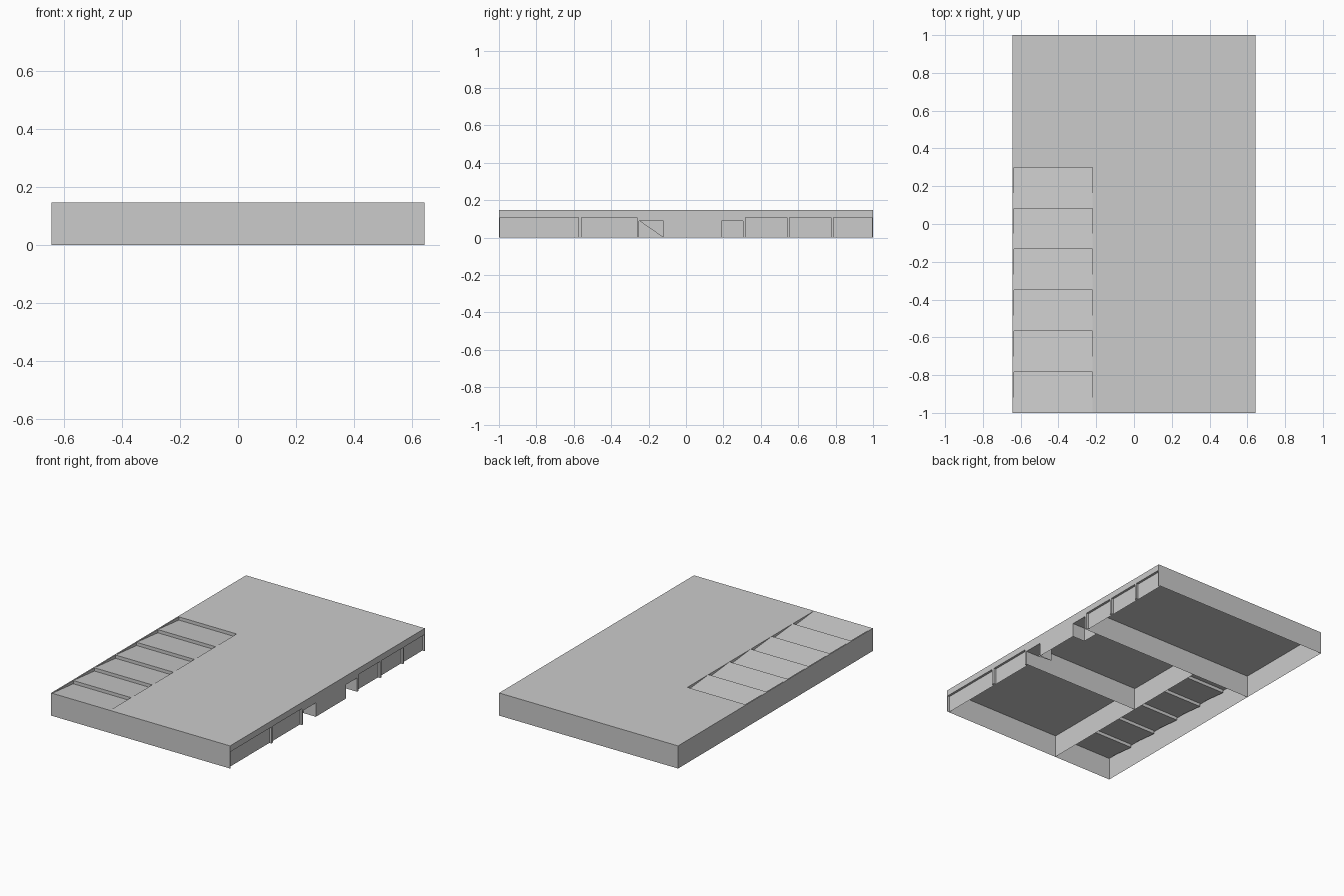
import bpy

if "Cube" in bpy.data.objects:
    bpy.data.objects.remove(bpy.data.objects["Cube"])

XL, XR, YF, YB, H = -0.643, 0.643, -1.0, 1.0, 0.147
XW = -0.215            # inner wall / skylight bay edge
Y1, Y2 = 0.305, -0.25  # cross walls


def sheet(name, faces):
    verts, polys = [], []
    for f in faces:
        polys.append(range(len(verts), len(verts) + len(f)))
        verts += f
    me = bpy.data.meshes.new(name)
    me.from_pydata(verts, [], [tuple(p) for p in polys])
    ob = bpy.data.objects.new(name, me)
    bpy.context.collection.objects.link(ob)
    return ob


def flat(x0, x1, y0, y1, z):
    return [(x0, y0, z), (x1, y0, z), (x1, y1, z), (x0, y1, z)]


def wall_x(x, y0, y1, z0=0.0, z1=H):   # faces +x
    return [(x, y0, z0), (x, y1, z0), (x, y1, z1), (x, y0, z1)]


def wall_y(y, x0, x1, z0=0.0, z1=H):   # faces -y
    return [(x0, y, z0), (x1, y, z0), (x1, y, z1), (x0, y, z1)]


# plain outer walls
sheet("left_wall", [wall_x(XL, YF, YB)[::-1]])
sheet("front_wall", [wall_y(YF, XL, XR)])
sheet("back_wall", [wall_y(YB, XL, XR)[::-1]])

# inner partitions between the four rooms
sheet("back_partition", [wall_y(Y1, XL, XR - 0.015)])
sheet("front_partition", [wall_y(Y2, XW, XR - 0.015)])
sheet("side_partition", [wall_x(XW, YF, Y1, 0, H - 0.002)])

# roof around the skylight bay
SX0, SX1, SY = -0.635, -0.22, 0.30
sheet("roof", [
    flat(XL, XR, SY, YB, H),
    flat(SX1, XR, YF, SY, H),
    flat(XL, SX0, YF, SY, H),
])

# sawtooth skylights: upright step, sloping panel, triangular cheeks
N, DROP = 6, 0.021
pitch = (SY - YF) / N
teeth = []
for i in range(N):
    yb = SY - i * pitch
    yf = yb - pitch
    low = H - DROP
    teeth += [
        wall_y(yb, SX0, SX1, low, H),
        [(SX0, yf, H), (SX1, yf, H), (SX1, yb, low), (SX0, yb, low)],
        [(SX0, yf, H), (SX0, yb, low), (SX0, yb, H)],
        [(SX1, yf, H), (SX1, yb, H), (SX1, yb, low)],
    ]
sheet("sawtooth_skylights", teeth)

# right wall with shallow shop windows and deep door alcoves
WIN, DOOR = (0.015, 0.107), (0.09, 0.09)   # depth, head height
bays = [
    (-0.995, -0.575, WIN), (-0.558, -0.262, WIN), (-0.25, -0.12, DOOR),
    (0.19, 0.305, DOOR), (0.318, 0.54, WIN), (0.553, 0.775, WIN), (0.788, 0.995, WIN),
]
front, windows, doors = [], [], []
y = YF
for y0, y1, kind in bays:
    depth, top = kind
    xb = XR - depth
    front += [wall_x(XR, y, y0), wall_x(XR, y0, y1, top, H)]
    part = doors if kind is DOOR else windows
    part += [
        flat(xb, XR, y0, y1, top)[::-1],
        wall_y(y0, xb, XR, 0, top)[::-1],
        wall_y(y1, xb, XR, 0, top),
    ]
    back = wall_x(xb, y0, y1, 0, top)
    # the front door keeps only the upper triangle of its back panel
    part.append(back[1:] if kind is DOOR and y0 < 0 else back)
    y = y1
front.append(wall_x(XR, y, YB))
sheet("right_wall", front)
sheet("window_panels", windows)
sheet("door_alcoves", doors)
